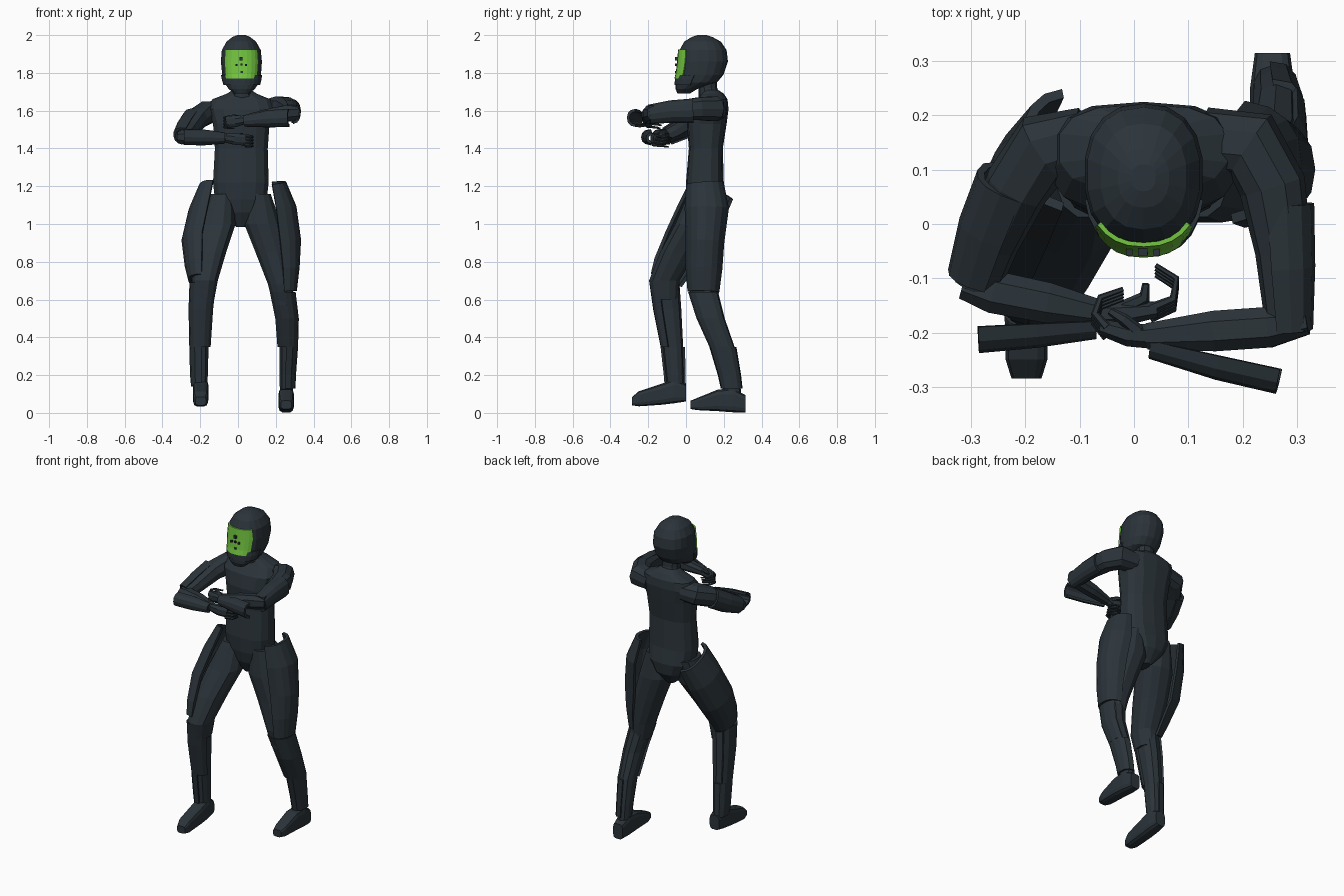
import bpy, bmesh, math
from mathutils import Vector as V

X, Y, Z = V((1, 0, 0)), V((0, 1, 0)), V((0, 0, 1))


def material(name, rgb):
    m = bpy.data.materials.new(name)
    m.diffuse_color = (*rgb, 1)
    return m


SLATE = material("dark slate", (0.024, 0.034, 0.042))
GREEN = material("visor green", (0.17, 0.56, 0.05))


def loft(name, stations, ref=X, axis=None, arc=None, thick=0.014, n=12, e=0.85, mat=SLATE):
    """Skin rings (x, y, z, radius along ref, radius across). With arc=(mid, half) build a curved plate."""
    pts = [V(s[:3]) for s in stations]
    bm = bmesh.new()
    rings = []
    for i, s in enumerate(stations):
        d = axis or (pts[min(i + 1, len(pts) - 1)] - pts[max(i - 1, 0)]).normalized()
        a = (ref - d * ref.dot(d)).normalized()
        b = d.cross(a)
        if arc:
            angs = [math.radians(arc[0] - arc[1] + 2 * arc[1] * k / (n - 1)) for k in range(n)]
            polar = [(t, 0) for t in angs] + [(t, thick) for t in reversed(angs)]
        else:
            polar = [(2 * math.pi * (k + 0.5) / n, 0) for k in range(n)]
        ring = []
        for t, inset in polar:
            c, q = math.cos(t), math.sin(t)
            u = math.copysign(abs(c) ** e, c) * (s[3] - inset)
            w = math.copysign(abs(q) ** e, q) * (s[4] - inset)
            ring.append(bm.verts.new(pts[i] + a * u + b * w))
        rings.append(ring)
    m = len(rings[0])
    for r0, r1 in zip(rings, rings[1:]):
        for k in range(m):
            bm.faces.new((r0[k], r0[(k + 1) % m], r1[(k + 1) % m], r1[k]))
    for r in (rings[0], rings[-1]):
        if arc:
            for k in range(n - 1):
                bm.faces.new((r[k], r[k + 1], r[m - 2 - k], r[m - 1 - k]))
        else:
            bm.faces.new(r)
    bmesh.ops.recalc_face_normals(bm, faces=bm.faces)
    me = bpy.data.meshes.new(name)
    bm.to_mesh(me)
    bm.free()
    me.materials.append(mat)
    ob = bpy.data.objects.new(name, me)
    bpy.context.collection.objects.link(ob)
    return ob


def span(z, x0, x1, y0, y1):
    """Horizontal ring given by its extents."""
    return ((x0 + x1) / 2, (y0 + y1) / 2, z, (x1 - x0) / 2, (y1 - y0) / 2)


# Torso with pelvis, and neck
loft("torso", [span(*s) for s in (
    (0.985, -0.01, 0.04, 0.06, 0.15), (1.06, -0.08, 0.11, 0.02, 0.205), (1.13, -0.125, 0.155, 0.005, 0.215),
    (1.22, -0.135, 0.165, 0.0, 0.2), (1.4, -0.125, 0.16, 0.015, 0.195), (1.53, -0.135, 0.17, 0.005, 0.215),
    (1.61, -0.16, 0.195, 0.02, 0.225), (1.66, -0.14, 0.175, 0.06, 0.22), (1.69, -0.06, 0.10, 0.08, 0.2),
    (1.71, -0.03, 0.07, 0.085, 0.17))], axis=Z, n=14, e=0.75)
loft("neck", [(0.02, 0.125, 1.66, 0.062, 0.06), (0.02, 0.115, 1.72, 0.052, 0.05),
              (0.02, 0.11, 1.80, 0.052, 0.05)], axis=Z, n=10)

# Helmet and its side cheek guard
loft("helmet", [span(*s) for s in (
    (1.69, -0.02, 0.06, -0.045, 0.02), (1.715, -0.05, 0.09, -0.055, 0.06), (1.75, -0.075, 0.115, -0.058, 0.165),
    (1.79, -0.085, 0.123, -0.045, 0.198), (1.86, -0.092, 0.128, -0.04, 0.222), (1.92, -0.087, 0.122, -0.034, 0.215),
    (1.965, -0.062, 0.097, -0.01, 0.185), (1.99, -0.03, 0.065, 0.03, 0.14), (2.0, -0.005, 0.04, 0.06, 0.11))],
    axis=Z, n=18, e=0.85)
loft("cheek_guard", [span(1.735, -0.078, 0.118, -0.061, 0.15), span(1.765, -0.087, 0.126, -0.06, 0.18),
                     span(1.79, -0.092, 0.129, -0.053, 0.198)], axis=Z, arc=(270, 80), n=12)

# Green visor plate on the face, with small dark sensor dots
loft("visor", [span(*s) for s in (
    (1.77, -0.085, 0.12, -0.062, 0.185), (1.80, -0.09, 0.126, -0.054, 0.2),
    (1.86, -0.095, 0.131, -0.047, 0.222), (1.925, -0.089, 0.125, -0.042, 0.215))],
    axis=Z, arc=(270, 50), thick=0.008, n=9, mat=GREEN)
for i, (x, z) in enumerate(((0.016, 1.875), (-0.008, 1.842), (0.018, 1.845), (0.042, 1.842), (0.02, 1.805))):
    r = 0.012 if i == 0 else 0.008
    loft("sensor_dot_%d" % i, [(x, -0.045, z, r, r), (x, -0.058, z, r, r)], n=4, e=1)

# Thighs, then shins (the right leg steps forward, the left leg back)
loft("right_thigh", [(-0.085, 0.1, 1.16, 0.06, 0.09), (-0.11, 0.045, 1.0, 0.10, 0.105),
     (-0.15, -0.04, 0.85, 0.09, 0.1), (-0.175, -0.115, 0.7, 0.07, 0.083), (-0.182, -0.11, 0.6, 0.058, 0.07)], axis=Z)
loft("left_thigh", [(0.115, 0.1, 1.16, 0.06, 0.09), (0.13, 0.1, 1.0, 0.1, 0.1),
     (0.18, 0.1, 0.85, 0.09, 0.092), (0.225, 0.095, 0.68, 0.068, 0.085), (0.24, 0.1, 0.57, 0.055, 0.07)], axis=Z)
RIGHT_SHIN = [(-0.185, -0.11, 0.69, 0.06, 0.075), (-0.195, -0.095, 0.55, 0.055, 0.07),
              (-0.2, -0.07, 0.35, 0.046, 0.055), (-0.2, -0.06, 0.2, 0.042, 0.048), (-0.198, -0.055, 0.1, 0.035, 0.045)]
LEFT_SHIN = [(0.235, 0.095, 0.64, 0.058, 0.075), (0.258, 0.135, 0.5, 0.052, 0.07),
             (0.262, 0.195, 0.35, 0.044, 0.062), (0.257, 0.23, 0.2, 0.038, 0.052), (0.255, 0.25, 0.08, 0.035, 0.045)]
for side, shin, mid in (("right", RIGHT_SHIN, 235), ("left", LEFT_SHIN, 305)):
    loft(side + "_shin", shin, axis=Z, n=10)
    # Shin guard and ankle guard follow the shin, slightly larger
    grow = [(x, y, z, a + 0.012, b + 0.010) for x, y, z, a, b in shin]
    loft(side + "_shin_guard", grow[:3], axis=Z, arc=(mid, 105), n=9)
    low = [tuple(p + (q - p) * 0.6 for p, q in zip(grow[3], grow[4]))]
    loft(side + "_ankle_guard", [grow[2], grow[3]] + low, axis=Z,
         arc=(180 if side == "right" else 0, 95), n=7, thick=0.012)

# Flared plates on the outside of the thighs
loft("right_thigh_plate", [(-0.115, 0.135, 1.18, 0.095, 0.125), (-0.135, 0.075, 1.05, 0.13, 0.13),
     (-0.165, 0.0, 0.9, 0.135, 0.125), (-0.172, -0.075, 0.77, 0.11, 0.105), (-0.177, -0.105, 0.7, 0.088, 0.09)],
     arc=(180, 82), n=9, thick=0.018)
loft("left_thigh_plate", [(0.165, 0.1, 1.215, 0.09, 0.1), (0.18, 0.11, 1.08, 0.13, 0.118),
     (0.2, 0.1, 0.9, 0.135, 0.103), (0.22, 0.095, 0.76, 0.107, 0.098), (0.23, 0.092, 0.64, 0.082, 0.085)],
     arc=(0, 82), n=9, thick=0.018)


# Feet, lofted from heel to toe
def foot(name, x, profile):
    loft(name, [(x, y, (z0 + z1) / 2, w, (z1 - z0) / 2) for y, z0, z1, w in profile], axis=-Y, n=12, e=0.5)


foot("right_foot", -0.198, ((0.0, 0.06, 0.15, 0.033), (-0.06, 0.05, 0.18, 0.042), (-0.13, 0.042, 0.155, 0.042),
                            (-0.25, 0.034, 0.115, 0.039), (-0.285, 0.04, 0.085, 0.028)))
foot("left_foot", 0.255, ((0.315, 0.0, 0.095, 0.033), (0.25, 0.002, 0.13, 0.042), (0.17, 0.008, 0.125, 0.042),
                          (0.06, 0.014, 0.08, 0.039), (0.025, 0.02, 0.065, 0.028)))

# Arms: shoulder to elbow, elbow to wrist
loft("right_upper_arm", [(-0.09, 0.155, 1.6, 0.055, 0.06), (-0.165, 0.14, 1.59, 0.062, 0.068),
     (-0.215, 0.07, 1.56, 0.058, 0.06), (-0.26, -0.03, 1.50, 0.048, 0.05), (-0.29, -0.11, 1.46, 0.04, 0.045)],
     ref=Z, n=10)
loft("left_upper_arm", [(0.13, 0.155, 1.6, 0.055, 0.06), (0.215, 0.145, 1.61, 0.068, 0.068),
     (0.255, 0.07, 1.61, 0.063, 0.062), (0.275, -0.05, 1.6, 0.054, 0.052), (0.283, -0.18, 1.585, 0.045, 0.042)],
     ref=Z, n=10)
loft("right_forearm", [(-0.315, -0.11, 1.46, 0.032, 0.03), (-0.26, -0.125, 1.46, 0.045, 0.042),
     (-0.16, -0.145, 1.46, 0.04, 0.04), (-0.06, -0.165, 1.455, 0.025, 0.026)], ref=Z, n=8)
loft("left_forearm", [(0.32, -0.18, 1.59, 0.04, 0.025), (0.25, -0.19, 1.585, 0.045, 0.04),
     (0.15, -0.197, 1.57, 0.04, 0.04), (0.025, -0.207, 1.55, 0.025, 0.026)], ref=Z, n=8)

# Arm plates on the outer side of each upper arm and forearm
loft("right_upper_arm_plate", [(-0.225, 0.075, 1.56, 0.06, 0.068), (-0.26, -0.01, 1.51, 0.06, 0.065),
     (-0.29, -0.1, 1.465, 0.05, 0.055)], ref=Z, arc=(75, 95), n=8)
loft("left_upper_arm_plate", [(0.27, 0.035, 1.6, 0.065, 0.062), (0.276, -0.08, 1.595, 0.06, 0.058),
     (0.282, -0.195, 1.58, 0.052, 0.048)], ref=Z, arc=(285, 95), n=8)
loft("right_forearm_plate", [(-0.288, -0.183, 1.46, 0.042, 0.055), (-0.18, -0.178, 1.458, 0.042, 0.05),
     (-0.07, -0.175, 1.455, 0.03, 0.037)], ref=Z, arc=(90, 85), n=7)
loft("left_forearm_plate", [(0.272, -0.262, 1.562, 0.048, 0.052), (0.16, -0.238, 1.557, 0.046, 0.05),
     (0.035, -0.212, 1.545, 0.03, 0.037)], ref=Z, arc=(270, 85), n=7)


# Hands: palm, four curled fingers and a thumb
def hand(side, palm, curl, zs, thumb):
    loft(side + "_palm", palm, ref=Z, n=8)
    for i, z in enumerate(zs):
        k = 0.006 * i
        loft("%s_finger_%d" % (side, i), [(x, y - k, z - j * 0.004, 0.009 - 0.0015 * j, 0.009 - 0.0015 * j)
             for j, (x, y) in enumerate(curl)], ref=Z, n=6)
    loft(side + "_thumb", thumb, ref=Z, n=6)


hand("right", [(-0.07, -0.165, 1.455, 0.024, 0.024), (-0.02, -0.165, 1.45, 0.032, 0.024),
               (0.04, -0.158, 1.445, 0.032, 0.016)],
     [(0.03, -0.155), (0.072, -0.138), (0.078, -0.1), (0.04, -0.076)], (1.468, 1.452, 1.436, 1.42),
     [(-0.02, -0.155, 1.46, 0.014, 0.014), (0.02, -0.135, 1.47, 0.012, 0.012), (0.022, -0.11, 1.475, 0.007, 0.007)])
hand("left", [(0.03, -0.207, 1.55, 0.024, 0.024), (-0.01, -0.205, 1.545, 0.032, 0.022),
              (-0.06, -0.19, 1.54, 0.032, 0.016)],
     [(-0.05, -0.19), (-0.072, -0.165), (-0.062, -0.135), (-0.02, -0.12)], (1.566, 1.55, 1.534, 1.518),
     [(0.01, -0.2, 1.56, 0.014, 0.014), (-0.02, -0.175, 1.57, 0.011, 0.011), (-0.045, -0.16, 1.57, 0.007, 0.007)])
